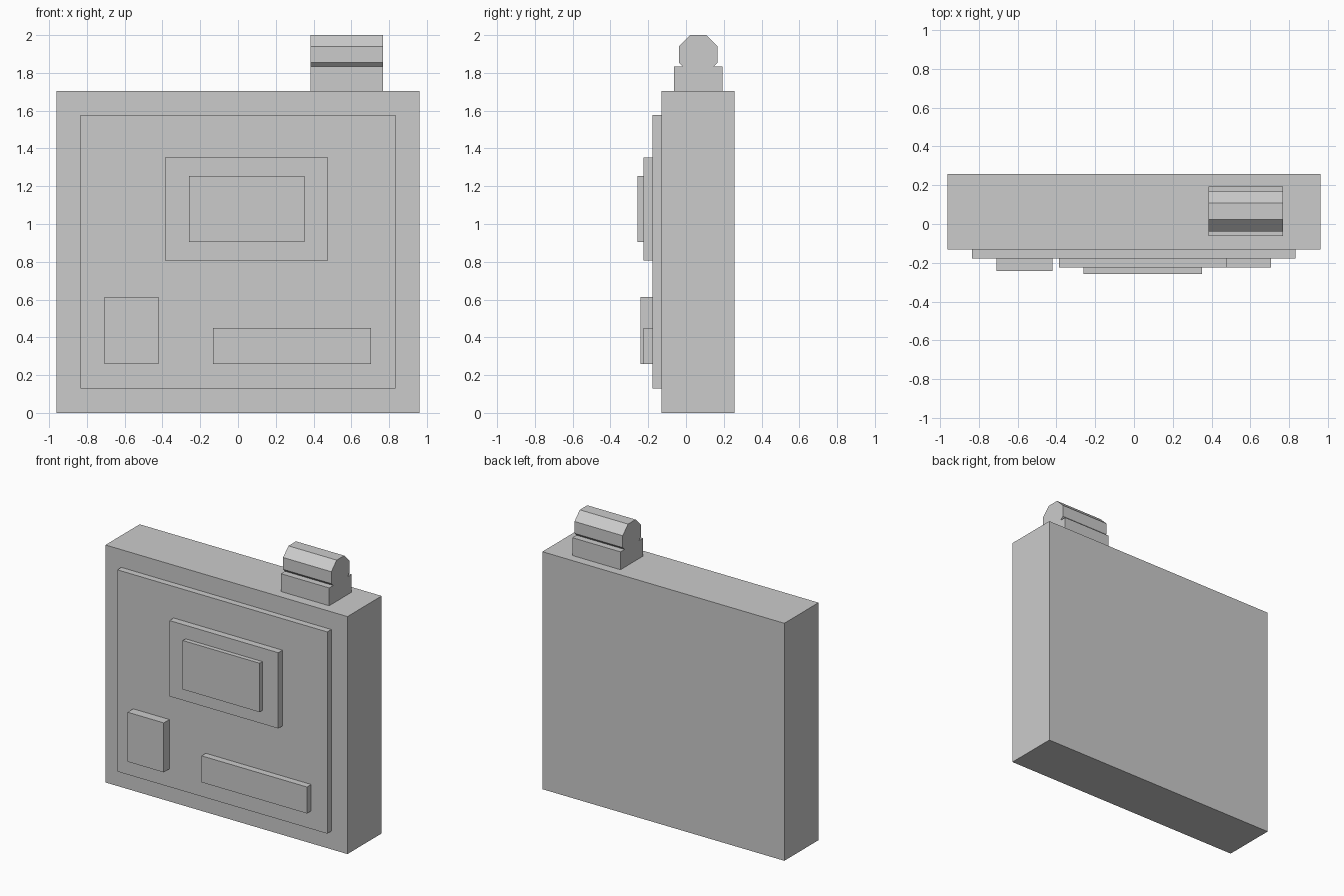
import bpy
import math

if "Cube" in bpy.data.objects:
    bpy.data.objects.remove(bpy.data.objects["Cube"])

# one flat grey for the whole model
grey = bpy.data.materials.new("light_grey")
grey.diffuse_color = (0.6, 0.6, 0.6, 1.0)
grey.use_nodes = True
grey.node_tree.nodes["Principled BSDF"].inputs["Base Color"].default_value = grey.diffuse_color


def box(name, x0, x1, y0, y1, z0, z1):
    """Axis-aligned box given by its limits."""
    bpy.ops.mesh.primitive_cube_add(
        size=1, location=((x0 + x1) / 2, (y0 + y1) / 2, (z0 + z1) / 2))
    ob = bpy.context.object
    ob.name = name
    ob.scale = (x1 - x0, y1 - y0, z1 - z0)
    bpy.ops.object.transform_apply(location=False, rotation=False, scale=True)
    ob.data.materials.append(grey)
    return ob


# main slab
box("body", -0.961, 0.961, -0.131, 0.257, 0.0, 1.705)

# raised layers on the front
box("front_panel", -0.835, 0.833, -0.177, -0.131, 0.13, 1.578)
box("screen_frame", -0.387, 0.477, -0.225, -0.177, 0.808, 1.352)
box("screen", -0.259, 0.351, -0.257, -0.225, 0.904, 1.255)
box("square_button", -0.708, -0.421, -0.241, -0.177, 0.259, 0.614)
box("wide_button", -0.132, 0.705, -0.225, -0.177, 0.259, 0.449)

# block on top
X0, X1, YC = 0.385, 0.768, 0.065
box("knob_base", X0, X1, YC - 0.128, YC + 0.128, 1.705, 1.833)

# eight-sided roller lying along x, sunk into the block
apothem = 0.103
bpy.ops.mesh.primitive_cylinder_add(
    vertices=8, radius=apothem / math.cos(math.pi / 8), depth=X1 - X0)
knob = bpy.context.object
knob.name = "knob_roller"
knob.rotation_euler = (0, 0, math.pi / 8)  # flat sides square to the axes
bpy.ops.object.transform_apply(location=False, rotation=True, scale=False)
knob.rotation_euler = (0, math.pi / 2, 0)
bpy.ops.object.transform_apply(location=False, rotation=True, scale=False)
knob.location = ((X0 + X1) / 2, YC, 2.0 - apothem)
knob.data.materials.append(grey)
